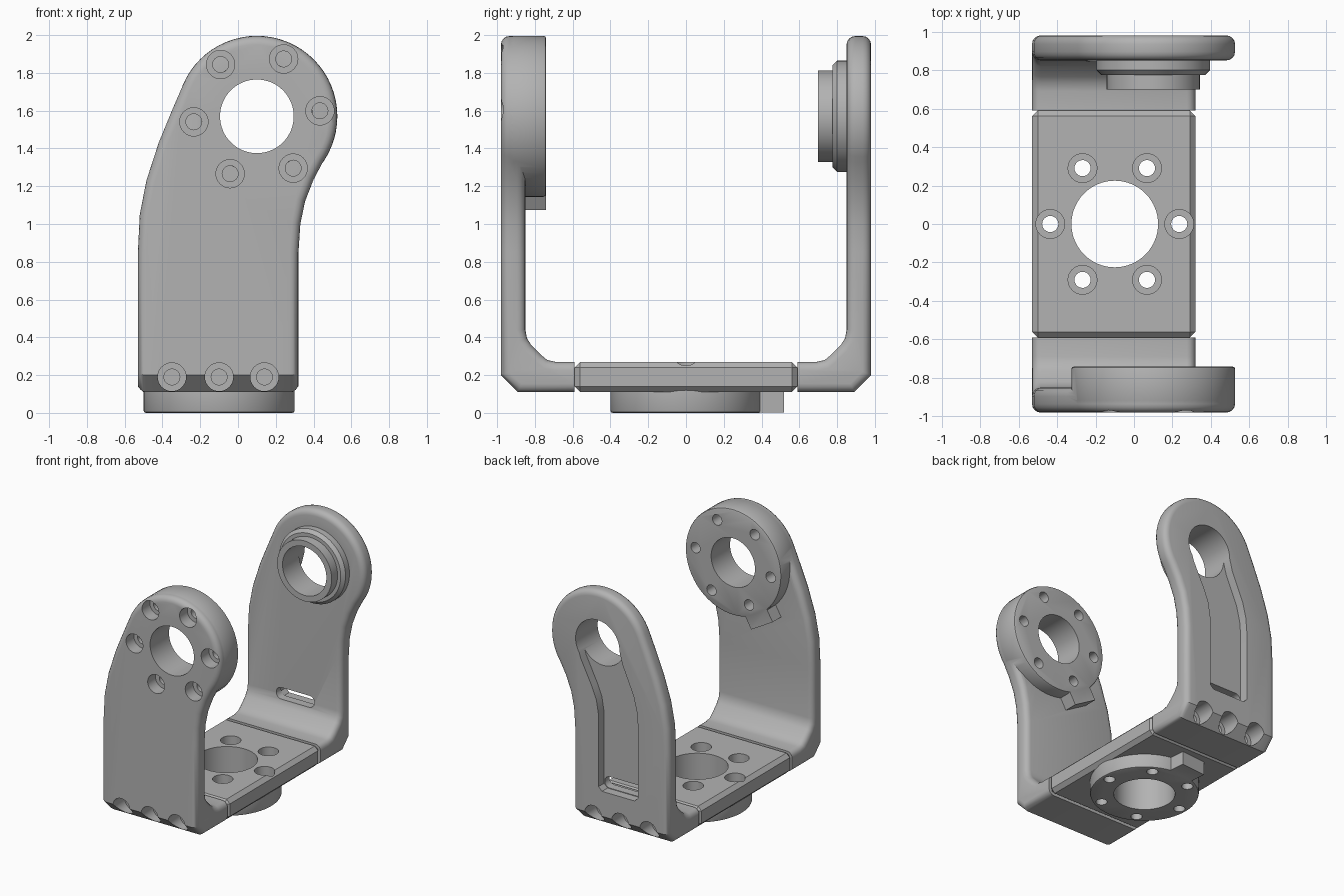
import bpy, bmesh, math
from mathutils import Vector

cube = bpy.data.objects.get("Cube")
if cube:
    bpy.data.objects.remove(cube, do_unlink=True)

grey = bpy.data.materials.new("machined grey")
grey.use_nodes = True
grey.diffuse_color = (0.45, 0.45, 0.45, 1)
grey.node_tree.nodes["Principled BSDF"].inputs["Base Color"].default_value = grey.diffuse_color

PIVOT = (0.1, 1.57)     # arm bore, in x and z
HUB = (-0.1, 0.0)       # base bore, in x and y
BORE, BOLT_RING = 0.195, 0.335
HEAD, SHANK = 0.075, 0.042


def prism(name, points, axis, low, high):
    """Extrude a 2D polygon along one axis."""
    place = {"x": lambda a, b, d: (d, a, b),
             "y": lambda a, b, d: (a, d, b),
             "z": lambda a, b, d: (a, b, d)}[axis]
    bm = bmesh.new()
    face = bm.faces.new([bm.verts.new(place(a, b, low)) for a, b in points])
    out = bmesh.ops.extrude_face_region(bm, geom=[face])
    verts = [v for v in out["geom"] if isinstance(v, bmesh.types.BMVert)]
    bmesh.ops.translate(bm, verts=verts, vec=Vector(place(0, 0, high - low)))
    bmesh.ops.recalc_face_normals(bm, faces=bm.faces)
    mesh = bpy.data.meshes.new(name)
    bm.to_mesh(mesh)
    bm.free()
    mesh.materials.append(grey)
    obj = bpy.data.objects.new(name, mesh)
    bpy.context.collection.objects.link(obj)
    return obj


def arc(centre, radius, start=0, end=360, count=64):
    full = abs(end - start) == 360
    steps = count if full else count - 1
    angles = [math.radians(start + (end - start) * i / steps) for i in range(count)]
    return [(centre[0] + radius * math.cos(t), centre[1] + radius * math.sin(t)) for t in angles]


def rod(name, centre, radius, axis, low, high, count=64):
    return prism(name, arc(centre, radius, count=count), axis, low, high)


def box(points_low, points_high):
    (a, b), (c, d) = points_low, points_high
    return [(a, b), (c, b), (c, d), (a, d)]


def apply(obj, modifier):
    bpy.context.view_layer.objects.active = obj
    bpy.ops.object.modifier_apply(modifier=modifier.name)


def combine(obj, other, operation="DIFFERENCE"):
    mod = obj.modifiers.new("combine", "BOOLEAN")
    mod.operation, mod.solver, mod.object = operation, "EXACT", other
    apply(obj, mod)
    bpy.data.objects.remove(other, do_unlink=True)


def bevel(obj, width, segments, angle=60):
    mod = obj.modifiers.new("bevel", "BEVEL")
    mod.width, mod.segments = width, segments
    mod.limit_method, mod.angle_limit = "ANGLE", math.radians(angle)
    mod.use_clamp_overlap = False
    apply(obj, mod)
    return obj


def ring(centre, turn):
    return arc(centre, BOLT_RING, turn, turn + 360, 6)


def key_tab(centre, angle, axis, low, high):
    """Small locating key that sticks out of a round flange."""
    t = math.radians(angle)
    u, v = Vector((math.cos(t), math.sin(t))), Vector((-math.sin(t), math.cos(t)))
    corners = [(0.3, -0.11), (0.51, -0.11), (0.51, 0.11), (0.3, 0.11)]
    return prism("key", [tuple(Vector(centre) + u * r + v * w) for r, w in corners],
                 axis, low, high)


def arm(name, side):
    """Curved upright with a bent foot; side is -1 for front and 1 for back."""
    def span(a, b):
        return sorted((side * a, side * b))

    outline = [(0.32, -0.1), (0.32, 0.85), (0.33, 1.0), (0.355, 1.12), (0.4, 1.235)]
    outline += arc(PIVOT, 0.425, -35, 157, 40)
    outline += [(-0.35, 1.6), (-0.42, 1.43), (-0.485, 1.23), (-0.52, 1.05),
                (-0.53, 0.85), (-0.53, -0.1)]
    bend = [(0.98, 2.1), (0.98, 0.2), (0.89, 0.11), (0.5, 0.11), (0.5, 0.27), (0.69, 0.27),
            (0.735, 0.28), (0.765, 0.305), (0.82, 0.36), (0.842, 0.395), (0.85, 0.44), (0.85, 2.1)]
    obj = prism(name, outline, "y", *span(0.4, 1.1))
    combine(obj, prism("bend", [(side * y, z) for y, z in bend], "x", -1, 1), "INTERSECT")
    bevel(obj, 0.045, 4)
    # Square foot end, then three sunk bolt holes
    combine(obj, prism("trim", box((-1, 0), (1, 0.4)), "y", *span(0.3, 0.59)))
    for x in (-0.35, -0.1, 0.14):
        combine(obj, rod("head", (x, 0.19), HEAD, "y", *span(0.83, 1.1), 32))
        combine(obj, rod("shank", (x, 0.19), SHANK, "y", *span(0.61, 0.9), 24))
    return obj


# Front arm: thick bolted flange with a key
front_arm = arm("front_arm", -1)
flange = bevel(rod("flange", PIVOT, 0.426, "y", -0.93, -0.74), 0.015, 2)
combine(front_arm, flange, "UNION")
combine(front_arm, key_tab(PIVOT, -120, "y", -0.9, -0.742), "UNION")
combine(front_arm, rod("bore", PIVOT, BORE, "y", -1.1, -0.6))
for p in ring(PIVOT, 5):
    combine(front_arm, rod("head", p, HEAD, "y", -1.1, -0.88, 32))
    combine(front_arm, rod("shank", p, SHANK, "y", -1.0, -0.6, 24))

# Back arm: stepped bearing boss, recessed cable channel and slot
back_arm = arm("back_arm", 1)
combine(back_arm, bevel(rod("boss", PIVOT, 0.295, "y", 0.775, 0.9), 0.025, 1), "UNION")
combine(back_arm, rod("spigot", PIVOT, 0.242, "y", 0.70, 0.89), "UNION")
combine(back_arm, rod("bore", PIVOT, BORE, "y", 0.6, 1.1))
channel = [(0.294, 1.57), (-0.094, 1.57), (-0.12, 1.47), (-0.22, 1.24), (-0.25, 1.12),
           (-0.26, 1.0), (-0.26, 0.43), (-0.23, 0.4), (0.06, 0.4), (0.09, 0.43),
           (0.09, 1.0), (0.11, 1.12), (0.15, 1.22), (0.25, 1.42)]
combine(back_arm, prism("channel", channel, "y", 0.91, 1.1))
slot = arc((0.04, 0.45), 0.045, -90, 90, 10) + arc((-0.21, 0.45), 0.045, 90, 270, 10)
combine(back_arm, prism("slot", slot, "y", 0.7, 1.1))

# Base plate with bolted flange and key underneath
base_plate = bevel(prism("base_plate", box((-0.53, -0.59), (0.32, 0.59)), "z", 0.11, 0.27), 0.03, 1)
base_flange = bevel(rod("base_flange", HUB, 0.4, "z", 0.0, 0.16), 0.012, 2)
combine(base_flange, key_tab(HUB, 95, "z", 0.002, 0.155), "UNION")
combine(base_plate, base_flange, "UNION")
combine(base_plate, rod("bore", HUB, 0.225, "z", -0.1, 0.4))
for p in ring(HUB, 0):
    combine(base_plate, rod("head", p, HEAD, "z", 0.18, 0.4, 32))
    combine(base_plate, rod("shank", p, SHANK, "z", -0.1, 0.3, 24))

# Smooth rounded surfaces while keeping machined edges crisp
for obj in (front_arm, back_arm, base_plate):
    bpy.ops.object.select_all(action="DESELECT")
    obj.select_set(True)
    bpy.context.view_layer.objects.active = obj
    bpy.ops.object.shade_smooth_by_angle(angle=math.radians(35))
